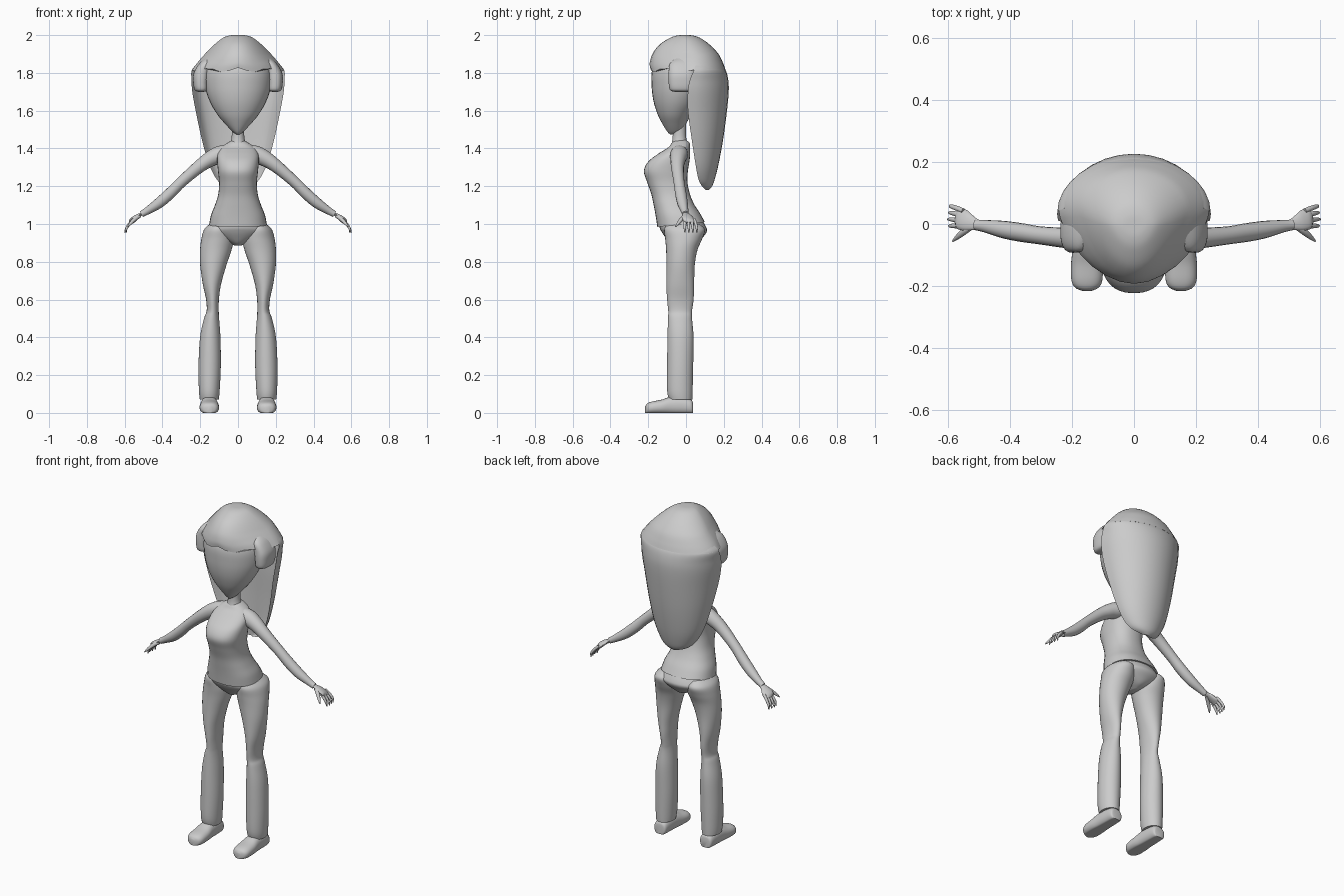
import bpy, bmesh, math
from mathutils import Vector

cube = bpy.data.objects.get("Cube")
if cube:
    bpy.data.objects.remove(cube)

grey = bpy.data.materials.new("plain_grey")
grey.use_nodes = True
grey.diffuse_color = (0.6, 0.6, 0.6, 1)
grey.node_tree.nodes["Principled BSDF"].inputs["Base Color"].default_value = (0.6, 0.6, 0.6, 1)
SIDES = 32


def smooth_rows(rows, steps=5):
    """Catmull-Rom interpolation of rows of numbers."""
    out = []
    for i in range(len(rows) - 1):
        a, b, c, d = (rows[max(0, min(len(rows) - 1, i + k))] for k in (-1, 0, 1, 2))
        for s in range(steps):
            t = s / steps
            out.append([0.5 * (2 * q + (r - p) * t + (2 * p - 5 * q + 4 * r - u) * t ** 2
                               + (3 * q - p - 3 * r + u) * t ** 3)
                        for p, q, r, u in zip(a, b, c, d)])
    out.append(list(rows[-1]))
    return out


def skin(name, rings, mirror=False, angle=50):
    """Bridge rings of points, cap both ends, shade smooth."""
    bm = bmesh.new()
    loops = [[bm.verts.new(p) for p in ring] for ring in rings]
    n = len(loops[0])
    for a, b in zip(loops, loops[1:]):
        for i in range(n):
            j = (i + 1) % n
            bm.faces.new((a[i], a[j], b[j], b[i]))
    bm.faces.new(loops[0][::-1])
    bm.faces.new(loops[-1])
    bmesh.ops.recalc_face_normals(bm, faces=bm.faces)
    mesh = bpy.data.meshes.new(name)
    bm.to_mesh(mesh)
    bm.free()
    mesh.materials.append(grey)
    obj = bpy.data.objects.new(name, mesh)
    bpy.context.collection.objects.link(obj)
    bpy.ops.object.select_all(action="DESELECT")
    obj.select_set(True)
    bpy.context.view_layer.objects.active = obj
    bpy.ops.object.shade_smooth_by_angle(angle=math.radians(angle))
    if mirror:
        obj.modifiers.new("Mirror", "MIRROR").use_mirror_merge = False
    return obj


def angles():
    return [2 * math.pi * i / SIDES for i in range(SIDES)]


def power(v, e):
    return math.copysign(abs(v) ** e, v)


def column(name, rows, mirror=False, e=1.0, shift=lambda x, y, z: 0):
    """Upright loft; each row is z, centre x, half width, front y, back y."""
    rings = []
    for z, cx, rx, yf, yb in smooth_rows(rows):
        ring = []
        for t in angles():
            x = cx + rx * power(math.cos(t), e)
            y = (yf + yb) / 2 + (yb - yf) / 2 * power(math.sin(t), e)
            ring.append((x, y, z + shift(x, y, z)))
        rings.append(ring)
    return skin(name, rings, mirror)


def tube(name, rows, mirror=True, flat=1.0):
    """Round limb; each row is x, y, z, radius."""
    rows = smooth_rows(rows)
    pts = [Vector(r[:3]) for r in rows]
    rings = []
    for i, r in enumerate(rows):
        d = (pts[min(i + 1, len(pts) - 1)] - pts[max(i - 1, 0)]).normalized()
        side = Vector((0, 0, 1)).cross(d).normalized()
        up = d.cross(side)
        rings.append([pts[i] + r[3] * (side * math.cos(t) + up * flat * math.sin(t))
                      for t in angles()[::2]])
    return skin(name, rings, mirror)


# Head and neck
column("head", [
    (1.475, 0, .01, -.085, -.03), (1.49, 0, .03, -.1, -.02), (1.53, 0, .068, -.125, .0),
    (1.58, 0, .11, -.15, .03), (1.65, 0, .15, -.172, .08), (1.73, 0, .175, -.182, .12),
    (1.82, 0, .175, -.178, .13), (1.9, 0, .13, -.13, .1)])
column("neck", [(1.38, 0, .06, -.09, .01), (1.43, 0, .04, -.075, .005),
                (1.47, 0, .033, -.07, .0), (1.54, 0, .034, -.07, .0)])


# Hair cap: rounded back, narrower fringe with a wavy lower edge
rings = []
cap = [(1.815, .243, .19, .21), (1.85, .218, .192, .197), (1.9, .175, .178, .172),
       (1.95, .125, .14, .125), (1.985, .08, .085, .075), (1.998, .045, .045, .035),
       (2.0, .008, .01, .0)]
for z, rx, front, back in smooth_rows(cap):
    mid = .045 - max(0, z - 1.9) * .5
    ring = []
    for t in angles():
        s, x = math.sin(t), rx * math.cos(t)
        y = mid + (back - mid) * s if s > 0 else mid - (front + mid) * abs(s) ** 1.4
        wave = .012 * math.cos(x * 40) * max(0, -s) * max(0, (1.87 - z) / .055)
        ring.append((x, y, z + wave))
    rings.append(ring)
skin("hair_cap", rings)

# Long back hair: hollow towards the neck
rings = []
fall = [(1.84, .225, .05, .19), (1.81, .246, .04, .212), (1.76, .246, .02, .224),
        (1.7, .242, .01, .226), (1.6, .224, .01, .217), (1.45, .192, .03, .197),
        (1.32, .155, .05, .173), (1.24, .115, .065, .153), (1.2, .075, .085, .138),
        (1.18, .02, .105, .12)]
for z, rx, front, back in smooth_rows(fall):
    ring = []
    for t in angles():
        s = math.sin(t)
        reach = s if s > 0 else .5 * abs(s) ** .7
        width = rx if s > -.01 else rx * .93
        ring.append((width * math.cos(t), front + (back - front) * reach, z))
    rings.append(ring)
skin("back_hair", rings)

# Locks in front of the ears
column("side_lock", [
    (1.7, .195, .015, -.06, .02), (1.71, .195, .035, -.085, .04), (1.75, .197, .04, -.092, .05),
    (1.8, .192, .042, -.092, .05), (1.85, .17, .035, -.085, .05), (1.88, .15, .02, -.05, .04)],
    mirror=True, e=.8)

# Torso, with a hem that dips at the front
column("torso", [
    (1.0, 0, .153, -.152, .1), (1.05, 0, .143, -.16, .075), (1.1, 0, .123, -.17, .045),
    (1.155, 0, .105, -.183, .022), (1.22, 0, .1, -.205, .008), (1.28, 0, .106, -.223, .01),
    (1.33, 0, .11, -.2, .018), (1.37, 0, .108, -.15, .022), (1.405, 0, .09, -.095, .022),
    (1.43, 0, .055, -.075, .018), (1.445, 0, .03, -.06, .0)], e=.85,
    shift=lambda x, y, z: .1 * y * max(0, (1.15 - z) / .15))

# Pelvis and seat
column("pelvis", [
    (.885, 0, .015, -.06, .02), (.9, 0, .05, -.085, .06), (.93, 0, .12, -.11, .09),
    (.96, 0, .162, -.13, .11), (.985, 0, .158, -.14, .106), (1.03, 0, .14, -.14, .08)])

# Legs and flared trouser bottoms
column("leg", [
    (1.0, .105, .045, -.1, .07), (.97, .107, .073, -.115, .1), (.92, .108, .086, -.11, .085),
    (.86, .118, .083, -.105, .06), (.78, .131, .069, -.104, .046), (.68, .138, .048, -.104, .043),
    (.6, .135, .034, -.1, .04), (.54, .134, .032, -.094, .032), (.5, .14, .04, -.095, .032),
    (.4, .147, .054, -.098, .04), (.25, .15, .059, -.1, .038), (.12, .152, .055, -.1, .035),
    (.07, .152, .05, -.09, .033)], mirror=True)

# Feet: lofted from heel to toe, flat soles
rings = []
for y, rx, h in smooth_rows([(.037, .022, .045), (.028, .038, .07), (-.02, .043, .085),
                             (-.08, .046, .085), (-.13, .051, .07), (-.18, .05, .06),
                             (-.205, .038, .05), (-.216, .014, .035)]):
    rings.append([(.152 + rx * power(math.cos(t), .8), y,
                   max(0, h * (.45 + .55 * power(math.sin(t), .9)))) for t in angles()])
skin("foot", rings, mirror=True)

# Arms
tube("arm", [
    (.05, -.035, 1.375, .045), (.1, -.037, 1.365, .047), (.15, -.042, 1.342, .041),
    (.21, -.045, 1.3, .034), (.3, -.037, 1.222, .029), (.36, -.028, 1.162, .03),
    (.42, -.018, 1.11, .028), (.48, -.007, 1.07, .02), (.51, -.003, 1.053, .017)])

# Hands: flat palm, four fingers and a thumb
tube("palm", [(.495, -.005, 1.062, .016), (.515, 0, 1.051, .02), (.54, .008, 1.035, .031),
              (.56, .017, 1.017, .034), (.57, .019, 1.005, .025)], flat=.4)
for i, finger in enumerate(("index", "middle", "ring", "little")):
    y = -.006 + i * .016
    tip = .6 - .004 * abs(i - 1)
    tube(finger + "_finger", [(.55, y, 1.026, .008), (.572, y + .003 * i, 1.004, .008),
                              (.59, y + .005 * i, .978, .0065), (tip, y + .005 * i, .955, .003)])
tube("thumb", [(.52, -.004, 1.045, .011), (.545, -.022, 1.027, .011),
               (.568, -.041, 1.004, .008), (.584, -.055, .985, .003)])
